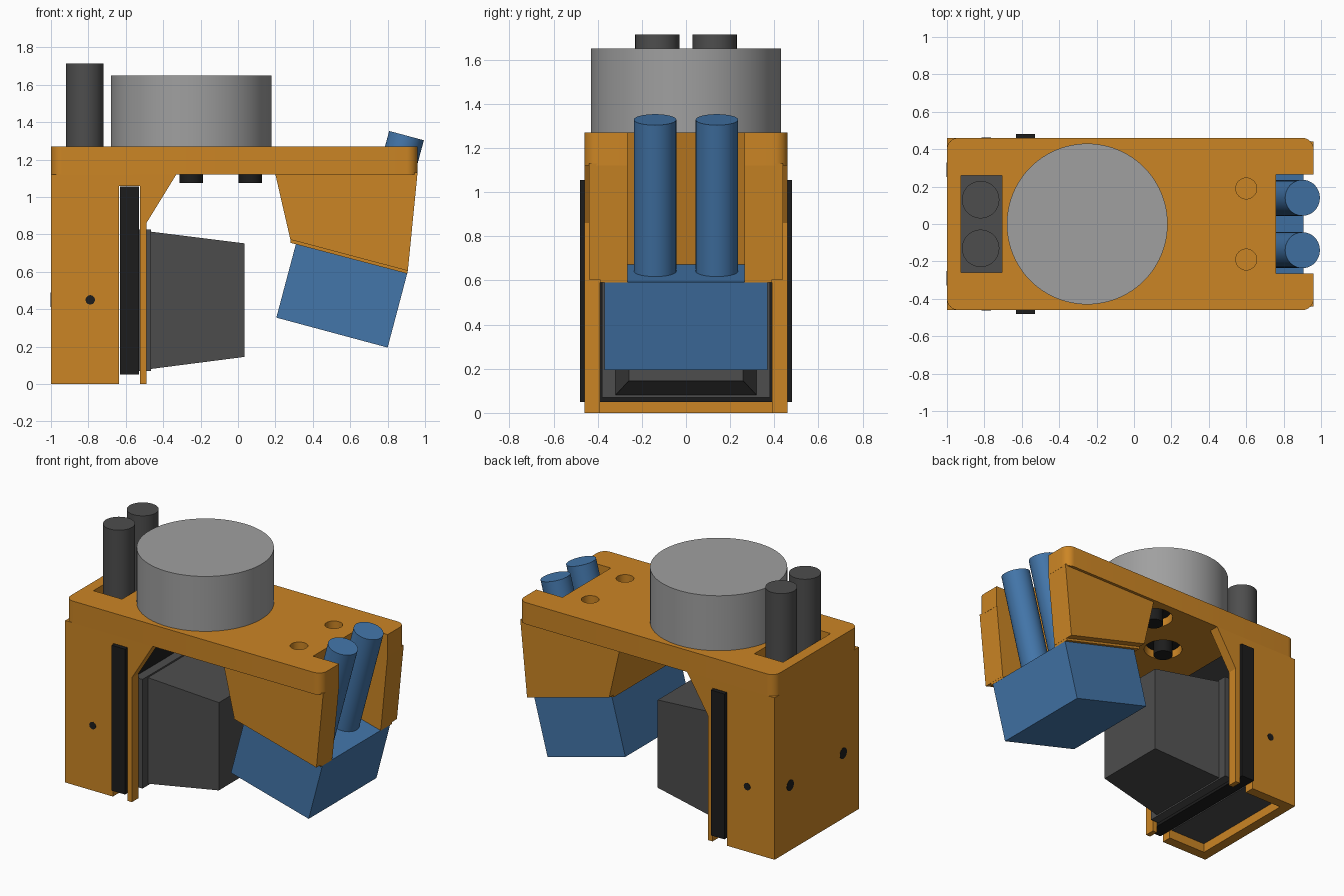
import bpy, bmesh, math
from mathutils import Vector, Matrix

cube = bpy.data.objects.get("Cube")
if cube:
    bpy.data.objects.remove(cube, do_unlink=True)


def material(name, rgb):
    m = bpy.data.materials.new(name)
    m.use_nodes = True
    m.diffuse_color = (*rgb, 1)
    m.node_tree.nodes["Principled BSDF"].inputs["Base Color"].default_value = (*rgb, 1)
    return m


ORANGE = material("orange", (0.60, 0.235, 0.018))
BLUE = material("blue", (0.056, 0.18, 0.40))
GREY = material("light grey", (0.35, 0.35, 0.35))
CHARCOAL = material("charcoal", (0.075, 0.075, 0.075))
BLACK = material("black", (0.012, 0.012, 0.012))


def finish(name, bm, mat, smooth=False):
    bmesh.ops.recalc_face_normals(bm, faces=bm.faces)
    mesh = bpy.data.meshes.new(name)
    bm.to_mesh(mesh)
    bm.free()
    mesh.materials.append(mat)
    ob = bpy.data.objects.new(name, mesh)
    bpy.context.collection.objects.link(ob)
    if smooth:
        activate(ob)
        bpy.ops.object.shade_smooth_by_angle(angle=math.radians(35))
    return ob


def activate(ob):
    bpy.ops.object.select_all(action="DESELECT")
    ob.select_set(True)
    bpy.context.view_layer.objects.active = ob


def box(name, lo, hi, mat):
    lo, hi = Vector(lo), Vector(hi)
    bm = bmesh.new()
    bmesh.ops.create_cube(bm, size=1)
    bmesh.ops.scale(bm, vec=hi - lo, verts=bm.verts)
    bmesh.ops.translate(bm, vec=(lo + hi) / 2, verts=bm.verts)
    return finish(name, bm, mat)


def side_profile(name, points, half_width, mat):
    """Extrude an x-z outline symmetrically across y."""
    bm = bmesh.new()
    face = bm.faces.new([bm.verts.new((x, -half_width, z)) for x, z in points])
    out = bmesh.ops.extrude_face_region(bm, geom=[face])["geom"]
    verts = [v for v in out if isinstance(v, bmesh.types.BMVert)]
    bmesh.ops.translate(bm, vec=(0, 2 * half_width, 0), verts=verts)
    return finish(name, bm, mat)


def rod(name, start, end, radius, mat, sides=48):
    start, end = Vector(start), Vector(end)
    axis = end - start
    turn = Vector((0, 0, 1)).rotation_difference(axis).to_matrix().to_4x4()
    bm = bmesh.new()
    bmesh.ops.create_cone(bm, cap_ends=True, segments=sides, radius1=radius,
                          radius2=radius, depth=axis.length,
                          matrix=Matrix.Translation((start + end) / 2) @ turn)
    return finish(name, bm, mat, True)


def cut(target, *cutters):
    for cutter in cutters:
        cutter.hide_render = True
        mod = target.modifiers.new("cut", "BOOLEAN")
        mod.operation, mod.solver, mod.object = "DIFFERENCE", "EXACT", cutter
        activate(target)
        bpy.ops.object.modifier_apply(modifier=mod.name)
        bpy.data.objects.remove(cutter, do_unlink=True)


def notch():
    # Leaning slot that the two blue tubes pass through
    return side_profile("notch_cutter", [(0.57, 0.56), (0.787, 1.37), (1.2, 1.37), (1.2, 0.4)],
                        0.265, ORANGE)


# Top plate with rounded vertical corners
plate = box("top_plate", (-1, -0.46, 1.12), (0.96, 0.46, 1.27), ORANGE)
bm = bmesh.new()
bm.from_mesh(plate.data)
corners = [e for e in bm.edges if abs(e.verts[0].co.z - e.verts[1].co.z) > 0.1]
bmesh.ops.bevel(bm, geom=corners, offset=0.06, segments=8, profile=0.5, affect="EDGES")
bm.to_mesh(plate.data)
bm.free()
cut(plate, notch(), box("window_cutter", (-0.925, -0.26, 1), (-0.705, 0.26, 1.4), ORANGE))
for y in (-0.19, 0.19):
    cut(plate, rod("hole_cutter", (0.6, y, 1.16), (0.6, y, 1.4), 0.056, ORANGE, 32))

# Fasteners in pockets under the plate
for i, (x, y) in enumerate([(0.065, -0.28), (0.065, 0.28), (-0.25, 0)]):
    cut(plate, rod("pocket_cutter", (x, y, 1), (x, y, 1.21), 0.125, ORANGE, 32))
    rod(f"fastener_{i}", (x, y, 1.075), (x, y, 1.215), 0.063, BLACK, 32)
    rod(f"fastener_seat_{i}", (x, y, 1.17), (x, y, 1.215), 0.115, BLACK, 32)
activate(plate)
bpy.ops.object.shade_smooth_by_angle(angle=math.radians(35))

# Hollow rear housing with braces under the plate
housing = side_profile("rear_housing", [(-1, 0), (-0.49, 0), (-0.49, 0.86), (-0.33, 1.12), (-1, 1.12)],
                       0.46, ORANGE)
cut(housing,
    box("cavity_cutter", (-0.93, -0.39, -0.2), (-0.2, 0.39, 1.3), ORANGE),
    box("slot_cutter", (-0.635, -0.6, -0.2), (-0.525, 0.6, 1.06), ORANGE))

# Sliding panel, inner core and tapered hood
box("sliding_panel", (-0.63, -0.48, 0.05), (-0.528, 0.48, 1.055), BLACK)
box("inner_core", (-0.925, -0.385, 0.06), (-0.65, 0.385, 1.08), CHARCOAL)
box("hood_flange", (-0.53, -0.38, 0.07), (-0.465, 0.38, 0.825), CHARCOAL)
hood = box("hood", (-0.47, -0.32, 0.08), (0.035, 0.32, 0.815), CHARCOAL)
for v in hood.data.vertices:
    if v.co.x > 0:
        v.co.y *= 0.81
        v.co.z = 0.145 if v.co.z < 0.4 else 0.752

# Side and rear screw heads
for s in (-1, 1):
    rod("side_screw", (-0.79, s * 0.45, 0.45), (-0.79, s * 0.462, 0.45), 0.025, BLACK, 24)
    rod("rear_screw", (-0.99, s * 0.29, 0.45), (-1.002, s * 0.29, 0.45), 0.038, BLACK, 24)

# Large drum and twin rear tubes
rod("drum", (-0.25, 0, 1.26), (-0.25, 0, 1.65), 0.43, GREY, 96)
for y in (-0.13, 0.13):
    rod("rear_tube", (-0.82, y, 1.05), (-0.82, y, 1.713), 0.1, CHARCOAL)

# Leaning bracket and its lower lip
bracket = side_profile("front_bracket", [(0.2, 1.12), (0.28, 0.772), (0.908, 0.605), (0.96, 1.13), (0.9, 1.13)],
                       0.44, ORANGE)
cut(bracket, notch())
lip = side_profile("bracket_lip", [(0.28, 0.775), (0.28, 0.755), (0.905, 0.59), (0.907, 0.61)],
                   0.39, ORANGE)
cut(lip, notch())

# Tilted blue box with two tubes
side_profile("tilted_box", [(0.31, 0.75), (0.905, 0.592), (0.80, 0.195), (0.205, 0.355)], 0.37, BLUE)
for y in (-0.14, 0.14):
    rod("tilted_tube", (0.715, y, 0.635), (0.901, y, 1.328), 0.096, BLUE)
